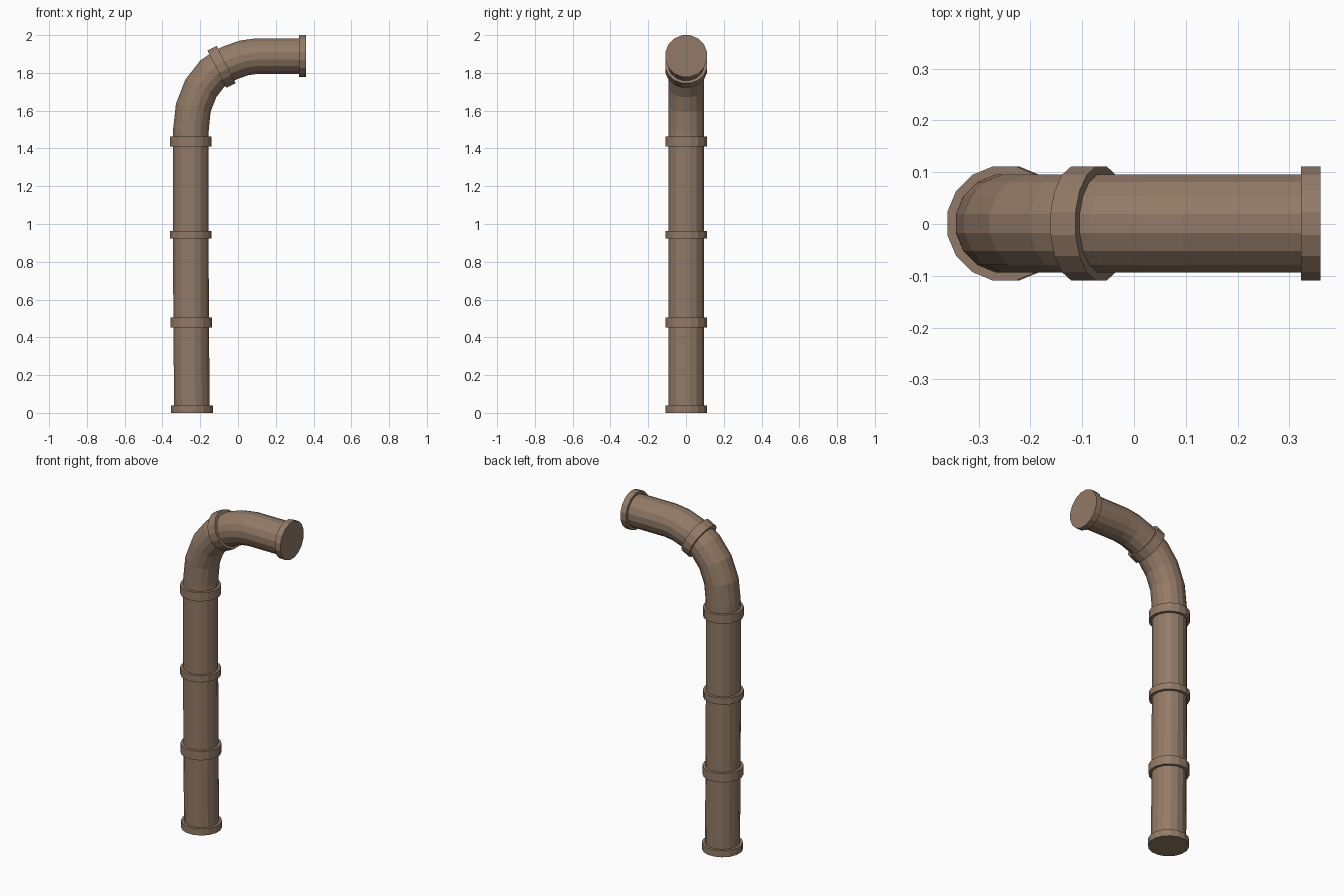
import bpy, bmesh, math
from mathutils import Vector

if "Cube" in bpy.data.objects:
    bpy.data.objects.remove(bpy.data.objects["Cube"])

SIDES = 16
PIPE_R, COLLAR_R = 0.096, 0.1125
Y0 = 0.001

mat = bpy.data.materials.new("brown_metal")
mat.diffuse_color = (0.29, 0.195, 0.135, 1)
mat.use_nodes = True
mat.node_tree.nodes["Principled BSDF"].inputs["Base Color"].default_value = mat.diffuse_color


def sweep(name, path, radius, start=None, end=None):
    """Capped tube along (x, z) path points; start/end fix the end directions."""
    pts = [Vector((x, Y0, z)) for x, z in path]
    bm = bmesh.new()
    rings = []
    for i, p in enumerate(pts):
        a = (p - pts[i - 1]).normalized() if i else None
        b = (pts[i + 1] - p).normalized() if i < len(pts) - 1 else None
        t = ((a or b) + (b or a)).normalized()
        if i == 0 and start:
            t = Vector((start[0], 0, start[1])).normalized()
        if b is None and end:
            t = Vector((end[0], 0, end[1])).normalized()
        n = Vector((-t.z, 0, t.x))
        ring = []
        for k in range(SIDES):
            ang = 2 * math.pi * (k + 0.5) / SIDES
            ring.append(bm.verts.new(p + radius * (math.cos(ang) * n + math.sin(ang) * Vector((0, 1, 0)))))
        rings.append(ring)
    for r0, r1 in zip(rings, rings[1:]):
        for k in range(SIDES):
            j = (k + 1) % SIDES
            bm.faces.new((r0[k], r0[j], r1[j], r1[k]))
    bm.faces.new(rings[0])
    bm.faces.new(rings[-1])
    bmesh.ops.recalc_face_normals(bm, faces=bm.faces)
    me = bpy.data.meshes.new(name)
    bm.to_mesh(me)
    bm.free()
    me.materials.append(mat)
    ob = bpy.data.objects.new(name, me)
    bpy.context.collection.objects.link(ob)


# Upright pipe sections, leaning very slightly to the left
up = (0, 1)
joints = [(-0.244, 0.02), (-0.248, 0.48), (-0.25, 0.94), (-0.25, 1.435)]
for i in range(3):
    sweep(f"upright_pipe_{i + 1}", [joints[i], joints[i + 1]], PIPE_R, up, up)

# Elbow in two sections, then the horizontal outlet
mid = (math.cos(math.radians(27)), math.sin(math.radians(27)))
sweep("lower_elbow", [(-0.25, 1.435), (-0.249, 1.5), (-0.237, 1.615), (-0.197, 1.718),
                      (-0.135, 1.797), (-0.087, 1.83)], PIPE_R, up, mid)
sweep("outlet_pipe", [(-0.087, 1.83), (-0.045, 1.852), (0.03, 1.879), (0.10, 1.889), (0.34, 1.889)],
      PIPE_R, mid, (1, 0))

# Collars on the upright: x, bottom, top
for i, (x, z0, z1) in enumerate([(-0.244, 0, 0.04), (-0.248, 0.452, 0.506),
                                 (-0.25, 0.922, 0.962), (-0.25, 1.41, 1.463)]):
    sweep(f"upright_collar_{i + 1}", [(x, z0), (x, z1)], COLLAR_R)

# Elbow collar and end collar
h = 0.027
sweep("elbow_collar", [(-0.087 - h * mid[0], 1.832 - h * mid[1]),
                       (-0.087 + h * mid[0], 1.832 + h * mid[1])], COLLAR_R)
sweep("end_collar", [(0.322, 1.889), (0.36, 1.889)], COLLAR_R)
